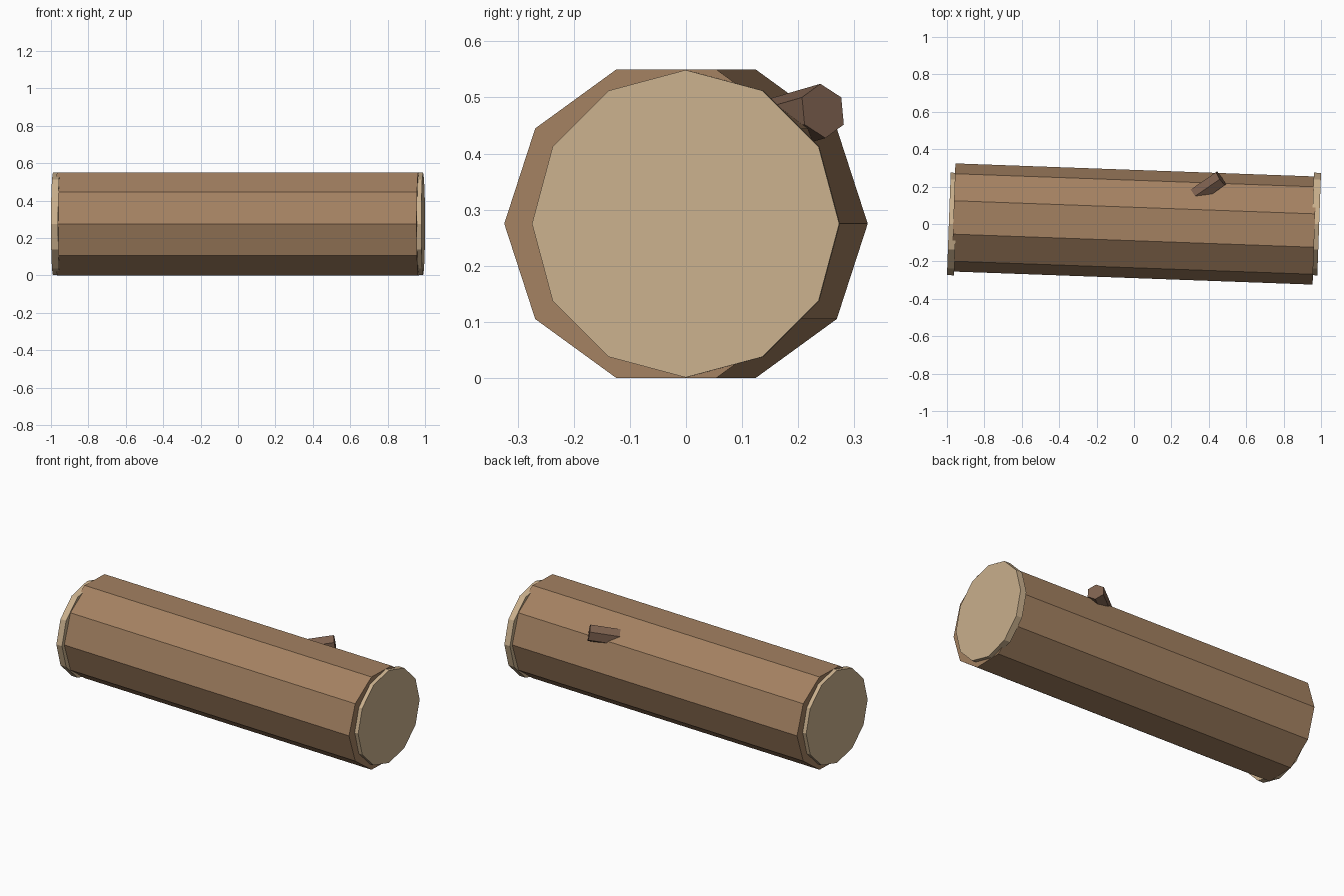
import bpy, bmesh, math
from mathutils import Vector, Matrix

if "Cube" in bpy.data.objects:
    bpy.data.objects.remove(bpy.data.objects["Cube"])

UP = Vector((0, 0, 1))


def material(name, rgb):
    m = bpy.data.materials.new(name)
    m.diffuse_color = (*rgb, 1)
    m.use_nodes = True
    m.node_tree.nodes["Principled BSDF"].inputs["Base Color"].default_value = m.diffuse_color
    return m


def prism(name, start, end, radius, sides, phase, mat):
    """Flat-sided prism between two points; phase turns it away from a corner at the top."""
    start, end = Vector(start), Vector(end)
    d = (end - start).normalized()
    u = (UP - d * UP.dot(d)).normalized()
    v = d.cross(u)
    bm = bmesh.new()
    rings = []
    for p in (start, end):
        rings.append([bm.verts.new(p + radius * (math.cos(a) * u + math.sin(a) * v))
                      for a in (phase + math.tau * i / sides for i in range(sides))])
    for i in range(sides):
        j = (i + 1) % sides
        bm.faces.new((rings[0][i], rings[0][j], rings[1][j], rings[1][i]))
    bm.faces.new(rings[0][::-1])
    bm.faces.new(rings[1])
    bmesh.ops.recalc_face_normals(bm, faces=bm.faces)
    me = bpy.data.meshes.new(name)
    bm.to_mesh(me)
    bm.free()
    me.materials.append(mat)
    ob = bpy.data.objects.new(name, me)
    bpy.context.collection.objects.link(ob)
    return ob


bark = material("bark", (0.37, 0.22, 0.12))
wood = material("cut_wood", (0.60, 0.44, 0.27))
twig = material("dark_bark", (0.20, 0.115, 0.075))

# Log lies slightly askew to the x axis
H = 0.275
axis = Matrix.Rotation(math.radians(-2.08), 3, 'Z') @ Vector((1, 0, 0))
mid = Vector((0, 0, H))
prism("log_bark", mid - axis * 0.966, mid + axis * 0.966, 0.289, 10, math.pi / 10, bark)

# Cut ends share the tilt but stay centred on y = 0
for name, s in (("cut_end_left", -1), ("cut_end_right", 1)):
    c = Vector((s * 0.971, 0, H))
    prism(name, c - axis * 0.019, c + axis * 0.019, 0.274, 12, 0, wood)

# Broken branch stub
tip = Vector((0.465, 0.244, 0.476))
d = Vector((0.8, 0.55, 0.16)).normalized()
prism("branch_stub", tip - d * 0.2, tip, 0.049, 6, 0, twig)
